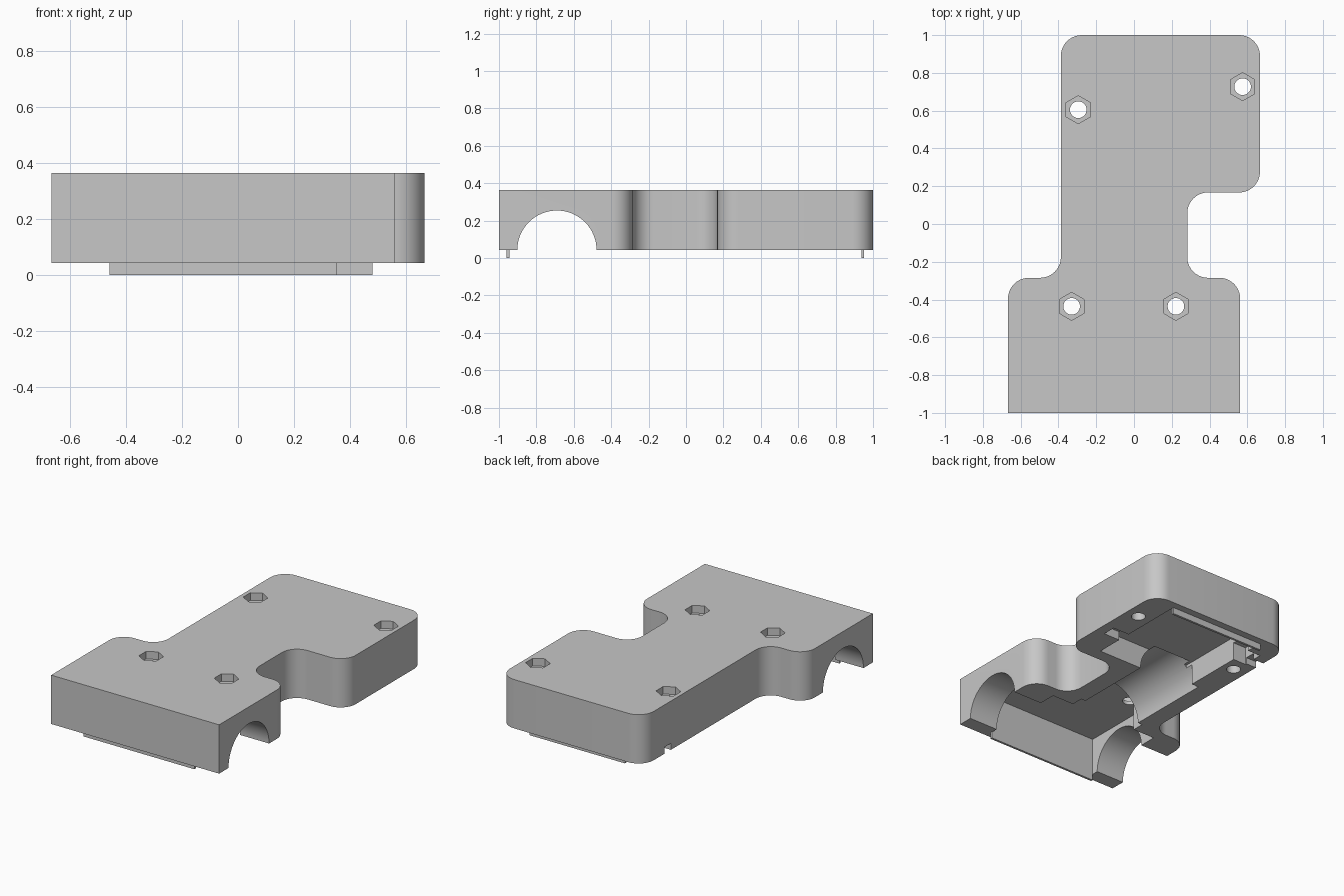
import bpy, bmesh, math
from mathutils import Vector, Matrix

cube = bpy.data.objects.get("Cube")
if cube:
    bpy.data.objects.remove(cube, do_unlink=True)

BASE, TOP = 0.042, 0.365
AXIS_X = -0.055

grey = bpy.data.materials.new("plain_grey")
grey.use_nodes = True
grey.diffuse_color = (0.57, 0.57, 0.57, 1)
grey.node_tree.nodes["Principled BSDF"].inputs["Base Color"].default_value = (0.57, 0.57, 0.57, 1)


def finish(name, bm):
    bmesh.ops.recalc_face_normals(bm, faces=bm.faces)
    mesh = bpy.data.meshes.new(name)
    bm.to_mesh(mesh)
    bm.free()
    mesh.materials.append(grey)
    obj = bpy.data.objects.new(name, mesh)
    bpy.context.collection.objects.link(obj)
    return obj


def box(name, x0, x1, y0, y1, z0, z1):
    bm = bmesh.new()
    size = Matrix.Diagonal((x1 - x0, y1 - y0, z1 - z0, 1))
    place = Matrix.Translation(((x0 + x1) / 2, (y0 + y1) / 2, (z0 + z1) / 2))
    bmesh.ops.create_cube(bm, size=1, matrix=place @ size)
    return finish(name, bm)


def rod(name, centre, radius, length, sides, turn):
    bm = bmesh.new()
    bmesh.ops.create_cone(bm, cap_ends=True, segments=sides, radius1=radius, radius2=radius,
                          depth=length, matrix=Matrix.Translation(centre) @ turn)
    return finish(name, bm)


def rounded_outline(corners, steps=10):
    """Replace each right-angled corner (x, y, radius) with an arc."""
    pts = []
    for i, (x, y, r) in enumerate(corners):
        p = Vector((x, y))
        if r == 0:
            pts.append(p)
            continue
        back = (Vector(corners[i - 1][:2]) - p).normalized()
        ahead = (Vector(corners[(i + 1) % len(corners)][:2]) - p).normalized()
        centre = p + r * (back + ahead)
        for s in range(steps + 1):
            t = math.pi / 2 * s / steps
            pts.append(centre - r * (ahead * math.cos(t) + back * math.sin(t)))
    return pts


# Housing block
R = 0.11
outline = [(-0.667, -1, 0), (0.562, -1, 0), (0.562, -0.285, R), (0.282, -0.285, R),
           (0.282, 0.167, R), (0.667, 0.167, R), (0.667, 1, R), (-0.387, 1, R),
           (-0.387, -0.285, R), (-0.667, -0.285, R)]
bm = bmesh.new()
face = bm.faces.new([bm.verts.new((p.x, p.y, BASE)) for p in rounded_outline(outline)])
grown = bmesh.ops.extrude_face_region(bm, geom=[face])["geom"]
bmesh.ops.translate(bm, vec=(0, 0, TOP - BASE),
                    verts=[g for g in grown if isinstance(g, bmesh.types.BMVert)])
housing = finish("housing", bm)

# Cutters: cross tunnel, lengthwise channel, underside pockets
along_x = Matrix.Rotation(math.pi / 2, 4, 'Y')
along_y = Matrix.Rotation(math.pi / 2, 4, 'X')
upright = Matrix.Identity(4)
cutters = [
    rod("tunnel_cut", (0, -0.69, BASE), 0.212, 2, 64, along_x),
    rod("channel_cut", (AXIS_X, -0.05, BASE), 0.212, 0.7, 64, along_y),
    box("front_pocket_cut", -0.46, 0.35, -0.945, -0.36, -0.1, 0.29),
    box("front_pocket_step_cut", -0.3, 0.19, -0.4, -0.28, -0.1, 0.29),
    box("rear_pocket_cut", -0.215, 0.48, 0.25, 0.937, -0.1, 0.2),
    box("side_step_cut", 0.4, 0.6, 0.43, 0.52, -0.1, 0.1),
    box("cable_recess_cut", -0.31, -0.2, 0.7, 0.84, -0.1, 0.16),
    box("cable_slot_cut", -0.5, -0.25, 0.71, 0.78, -0.1, 0.085),
]

# Bolt holes with hexagonal nut seats
for x, y in [(-0.295, 0.605), (0.575, 0.727), (-0.33, -0.436), (0.222, -0.436)]:
    cutters.append(rod("bolt_hole_cut", (x, y, 0.2), 0.044, 1, 32, upright))
    cutters.append(rod("nut_seat_cut", (x, y, TOP), 0.074, 0.1, 6, upright))

for cutter in cutters:
    cutter.hide_render = True
    mod = housing.modifiers.new(cutter.name, 'BOOLEAN')
    mod.operation, mod.solver, mod.object = 'DIFFERENCE', 'EXACT', cutter

# Bake the cuts and drop the cutters
graph = bpy.context.evaluated_depsgraph_get()
baked = bpy.data.meshes.new_from_object(housing.evaluated_get(graph))
housing.modifiers.clear()
housing.data = baked
for cutter in cutters:
    bpy.data.objects.remove(cutter, do_unlink=True)

# Locating lips under the front and rear walls
box("front_lip", -0.46, 0.353, -0.96, -0.945, 0, BASE)
box("rear_lip", -0.22, 0.48, 0.937, 0.952, 0, BASE)

bpy.ops.object.select_all(action='DESELECT')
housing.select_set(True)
bpy.context.view_layer.objects.active = housing
bpy.ops.object.shade_smooth_by_angle(angle=math.radians(30))
